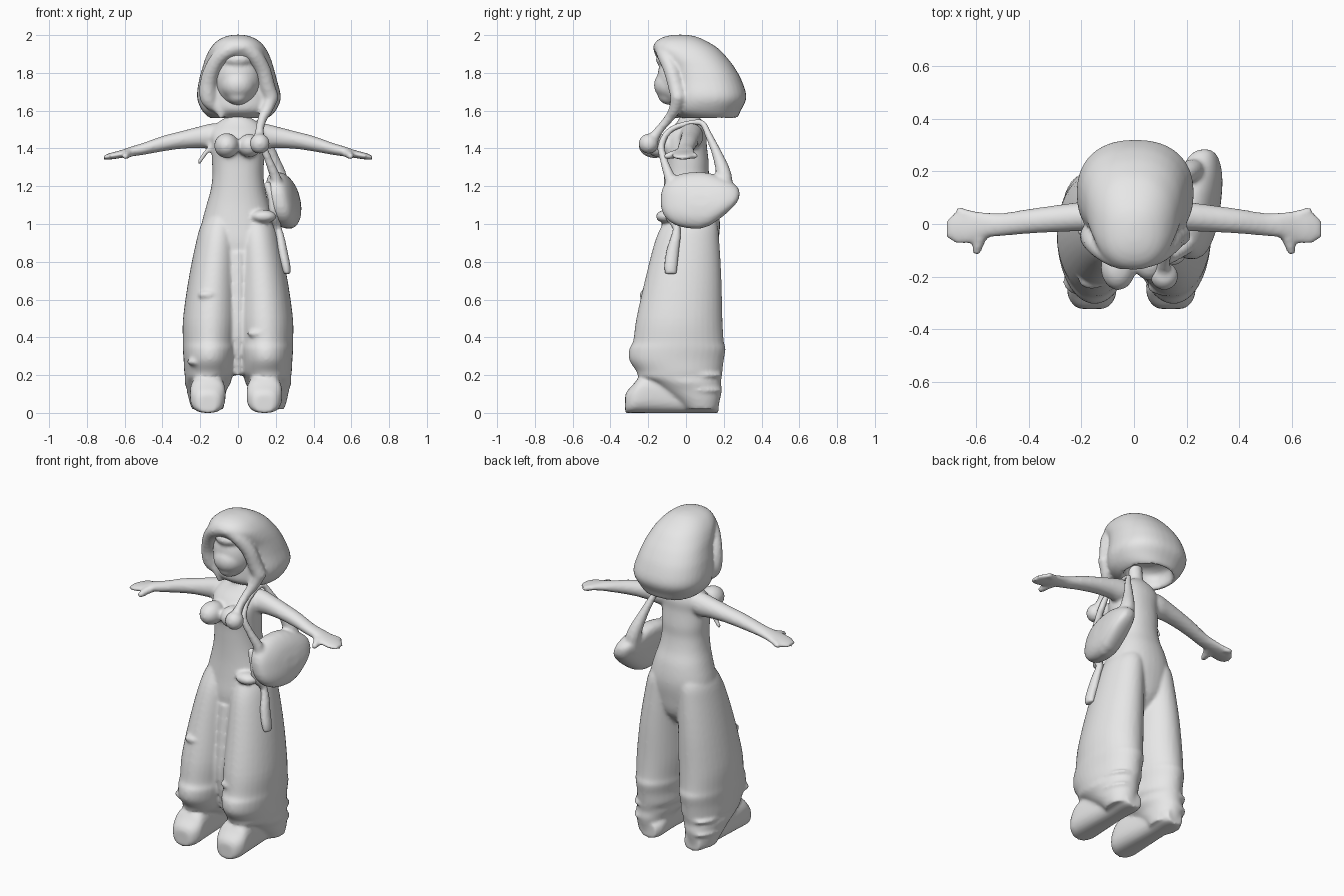
import bpy, bmesh, math

grey = bpy.data.materials.new("light grey")
grey.diffuse_color = (0.8, 0.8, 0.8, 1)
parts = []   # pieces waiting to be fused into one soft form


def spline(pts, n):
    """Smooth interpolation through tuples of any length."""
    out = []
    for i in range(len(pts) - 1):
        p0, p1, p2, p3 = (pts[max(i - 1, 0)], pts[i], pts[i + 1],
                          pts[min(i + 2, len(pts) - 1)])
        for k in range(n):
            t = k / n
            out.append(tuple(b + 0.5 * t * (c - a + t * (2*a - 5*b + 4*c - d + t * (3*(b - c) + d - a)))
                             for a, b, c, d in zip(p0, p1, p2, p3)))
    return out + [tuple(pts[-1])]


def select(obs):
    bpy.ops.object.select_all(action='DESELECT')
    for ob in obs:
        ob.select_set(True)
    bpy.context.view_layer.objects.active = obs[0]


def finish(ob):
    ob.data.materials.clear()
    ob.data.materials.append(grey)
    parts.append(ob)


def fuse(name, voxel, rounds):
    """Join the waiting pieces, remesh them as one skin and relax it."""
    select(parts)
    bpy.ops.object.join()
    ob = bpy.context.object
    ob.name = name
    m = ob.modifiers.new("skin", 'REMESH')
    m.mode = 'VOXEL'
    m.voxel_size = voxel
    m.use_smooth_shade = True
    m = ob.modifiers.new("relax", 'SMOOTH')
    m.factor = 0.5
    m.iterations = rounds
    parts.clear()


def loft(name, sections, axis='z', power=2.0, seg=36, steps=4, warp=None):
    """Skin rounded sections (position, centre a, centre b, radius a, radius b)."""
    bm = bmesh.new()
    rings = []
    for t, ca, cb, ra, rb in spline(sections, steps):
        ring = []
        for k in range(seg):
            an = 2 * math.pi * k / seg
            c, s = math.cos(an), math.sin(an)
            a = ca + ra * math.copysign(abs(c) ** (2 / power), c)
            b = cb + rb * math.copysign(abs(s) ** (2 / power), s)
            co = {'x': (t, a, b), 'y': (a, t, b), 'z': (a, b, t)}[axis]
            ring.append(bm.verts.new(warp(*co) if warp else co))
        rings.append(ring)
    for r, q in zip(rings, rings[1:]):
        for k in range(seg):
            j = (k + 1) % seg
            bm.faces.new((r[k], r[j], q[j], q[k]))
    bm.faces.new(rings[0])
    bm.faces.new(rings[-1])
    bmesh.ops.recalc_face_normals(bm, faces=bm.faces)
    me = bpy.data.meshes.new(name)
    bm.to_mesh(me)
    bm.free()
    ob = bpy.data.objects.new(name, me)
    bpy.context.collection.objects.link(ob)
    finish(ob)


def tube(name, pts):
    """Round strand through points (x, y, z, radius)."""
    cu = bpy.data.curves.new(name, 'CURVE')
    cu.dimensions = '3D'
    cu.bevel_depth = 1
    cu.bevel_resolution = 3
    cu.use_fill_caps = True
    path = spline(pts, 6)
    sp = cu.splines.new('POLY')
    sp.points.add(len(path) - 1)
    for p, (x, y, z, r) in zip(sp.points, path):
        p.co = (x, y, z, 1)
        p.radius = r
    ob = bpy.data.objects.new(name, cu)
    bpy.context.collection.objects.link(ob)
    select([ob])
    bpy.ops.object.convert(target='MESH')
    finish(bpy.context.object)


def ball(name, loc, size):
    bpy.ops.mesh.primitive_uv_sphere_add(segments=32, ring_count=20, location=loc)
    ob = bpy.context.object
    ob.name = name
    ob.scale = size
    bpy.ops.object.transform_apply(location=True, rotation=True, scale=True)
    finish(ob)


# Hips, bodice, neck and the cloth joining the legs at the front
loft("hips", [(.72, 0, .0, .06, .09), (.80, 0, .01, .14, .14), (.90, 0, .015, .20, .155),
              (1.0, 0, .025, .193, .155), (1.1, 0, .022, .167, .143),
              (1.18, 0, .01, .145, .128), (1.26, 0, .002, .135, .12),
              (1.33, 0, .0, .138, .12), (1.42, 0, -.01, .142, .12), (1.48, 0, .005, .145, .105),
              (1.53, 0, .02, .115, .075), (1.57, 0, .02, .055, .048)], power=2.2)
loft("front_gusset", [(.20, 0, -.08, .03, .07), (.40, 0, -.09, .05, .10),
                      (.60, 0, -.08, .06, .10), (.85, 0, -.05, .07, .10)])
loft("neck", [(1.52, 0, .02, .065, .055), (1.58, 0, .01, .047, .047), (1.68, 0, 0, .045, .045)])
ball("right_bust", (-.06, -.165, 1.415), (.066, .086, .066))
ball("left_bust", (.06, -.14, 1.415), (.062, .075, .062))

# Wide trousers, shoes, arms and hands on both sides
for s, side in ((-1, "right"), (1, "left")):
    loft(side + "_trouser_leg", [(z, s * cx, cy, rx, ry) for z, cx, cy, rx, ry in (
        (.02, .160, .08, .085, .09), (.07, .165, .06, .095, .12),
        (.12, .165, .03, .105, .16), (.16, .160, .00, .122, .185),
        (.19, .156, -.03, .125, .22), (.22, .150, -.035, .135, .228),
        (.28, .150, -.05, .138, .25), (.34, .148, -.045, .144, .255),
        (.38, .148, -.04, .144, .24), (.50, .143, -.035, .148, .228),
        (.70, .130, -.015, .133, .203), (.90, .110, .005, .113, .172),
        (1.0, .098, .02, .095, .145), (1.08, .085, .02, .05, .10))])
    loft(side + "_shoe", [(y, .15 * s - .01, h, rx, h) for y, rx, h in (
        (-.322, .04, .045), (-.312, .065, .058), (-.28, .088, .075), (-.24, .094, .096),
        (-.17, .09, .10), (0, .075, .08), (.12, .075, .06), (.172, .05, .045))],
         axis='y', power=2.7)
    loft(side + "_arm", [(s * x, y, z, ry, rz) for x, y, z, ry, rz in (
        (.06, .035, 1.47, .05, .05), (.13, .03, 1.465, .062, .068),
        (.20, .028, 1.46, .056, .058), (.30, .02, 1.445, .051, .047),
        (.40, .01, 1.425, .047, .041), (.50, -.002, 1.398, .044, .032),
        (.56, -.005, 1.385, .049, .027), (.62, -.01, 1.37, .063, .021),
        (.67, -.012, 1.36, .062, .018), (.71, -.02, 1.352, .035, .012))], axis='x', seg=24)
    tube(side + "_thumb", [(s * .56, -.02, 1.38, .022), (s * .585, -.06, 1.37, .023),
                           (s * .595, -.095, 1.36, .019), (s * .597, -.118, 1.355, .012)])
    tube(side + "_finger", [(s * .62, .03, 1.37, .018), (s * .65, .045, 1.362, .017),
                            (s * .675, .048, 1.358, .012)])

# Ribbon end under the right arm
tube("ribbon_end", [(-.13, -.03, 1.42, .014), (-.17, -.03, 1.38, .014), (-.21, -.03, 1.32, .012)])

# Raised cloth folds on the trousers
ball("pocket_flap", (-.16, -.212, .625), (.052, .035, .024))
ball("left_knee_fold", (.13, -.24, .42), (.08, .034, .025))
ball("right_cuff_fold", (-.20, -.22, .27), (.07, .05, .025))
for s, z in ((1, .12), (1, .20), (-1, .11), (-1, .19)):
    ball("cuff_ruffle", (s * .19, .06, z), (.082, .13, .026))
ball("belt_pouch", (.135, -.105, 1.04), (.068, .055, .035))
fuse("body_and_clothes", .01, 5)

# Head with a sunken brow band and a soft chin
ball("head", (0, -.04, 1.77), (.12, .112, .15))
ball("cheeks", (0, -.075, 1.735), (.095, .095, .085))
ball("chin", (0, -.085, 1.685), (.062, .065, .055))
ball("forehead", (0, -.07, 1.87), (.09, .09, .05))
fuse("head", .01, 5)

# Bobbed hair, hollow underneath
loft("hair", [(1.67, .005, .10, .07, .06), (1.64, .005, .115, .13, .11),
              (1.575, .005, .13, .135, .125), (1.56, .005, .125, .15, .145),
              (1.60, .005, .105, .195, .185), (1.67, .005, .117, .222, .203),
              (1.76, 0, .105, .207, .19), (1.83, 0, .078, .188, .178),
              (1.88, 0, .04, .172, .178), (1.93, 0, -.002, .147, .172),
              (1.97, 0, -.025, .11, .13), (1.993, 0, -.03, .065, .08),
              (2.002, 0, -.03, .02, .03)], power=2.3)
tube("right_fringe", [(-.10, -.03, 1.61, .025), (-.155, -.04, 1.66, .045), (-.155, -.06, 1.76, .045),
                      (-.115, -.10, 1.86, .042), (-.05, -.13, 1.92, .042), (.03, -.13, 1.94, .04)])
tube("left_fringe", [(.02, -.13, 1.94, .04), (.08, -.115, 1.90, .042), (.13, -.08, 1.82, .042),
                     (.155, -.055, 1.73, .042), (.18, -.04, 1.66, .04)])
tube("left_lock", [(.18, -.04, 1.68, .04), (.155, -.06, 1.61, .032), (.13, -.09, 1.56, .026),
                   (.115, -.14, 1.50, .024), (.112, -.185, 1.44, .032)])
ball("lock_curl", (.115, -.198, 1.425), (.053, .053, .053))
tube("right_lock", [(-.12, -.04, 1.63, .03), (-.095, -.05, 1.59, .02), (-.085, -.05, 1.56, .014)])
fuse("hair", .01, 6)

# Shoulder bag leaning outwards at the bottom, with two straps
loft("bag", [(.17, .075, 1.125, .08, .05), (.18, .075, 1.125, .15, .11),
             (.205, .075, 1.125, .198, .142), (.25, .075, 1.125, .209, .15),
             (.285, .075, 1.125, .19, .132), (.31, .075, 1.125, .13, .09),
             (.322, .075, 1.125, .05, .03)], axis='x', power=2.5,
     warp=lambda x, y, z: (x - .2 * (z - 1.125) + .12 * (y - .075), y,
                           z + .5 * max(0, y - .1) * (1.2 - z) / .2))
tube("back_strap", [(.235, .20, 1.16, .05), (.215, .20, 1.26, .042), (.18, .165, 1.37, .028),
                    (.145, .12, 1.47, .02), (.115, .085, 1.535, .017), (.11, .02, 1.535, .016)])
tube("front_strap", [(.11, .02, 1.535, .016), (.12, -.08, 1.50, .017), (.13, -.13, 1.42, .02),
                     (.165, -.115, 1.33, .022), (.20, -.085, 1.24, .03), (.215, -.07, 1.15, .035)])
fuse("shoulder_bag", .01, 4)

# Hanging cord and tassel
tube("cord", [(.15, -.09, 1.22, .02), (.18, -.10, 1.14, .025), (.19, -.09, 1.05, .026),
              (.21, -.05, .98, .022), (.23, -.06, .90, .024)])
loft("tassel", [(.735, .26, -.08, .02, .03), (.78, .252, -.08, .026, .036),
                (.86, .235, -.07, .027, .034), (.93, .225, -.055, .022, .027),
                (.98, .215, -.05, .015, .018)], seg=16)
fuse("tassel", .01, 2)
